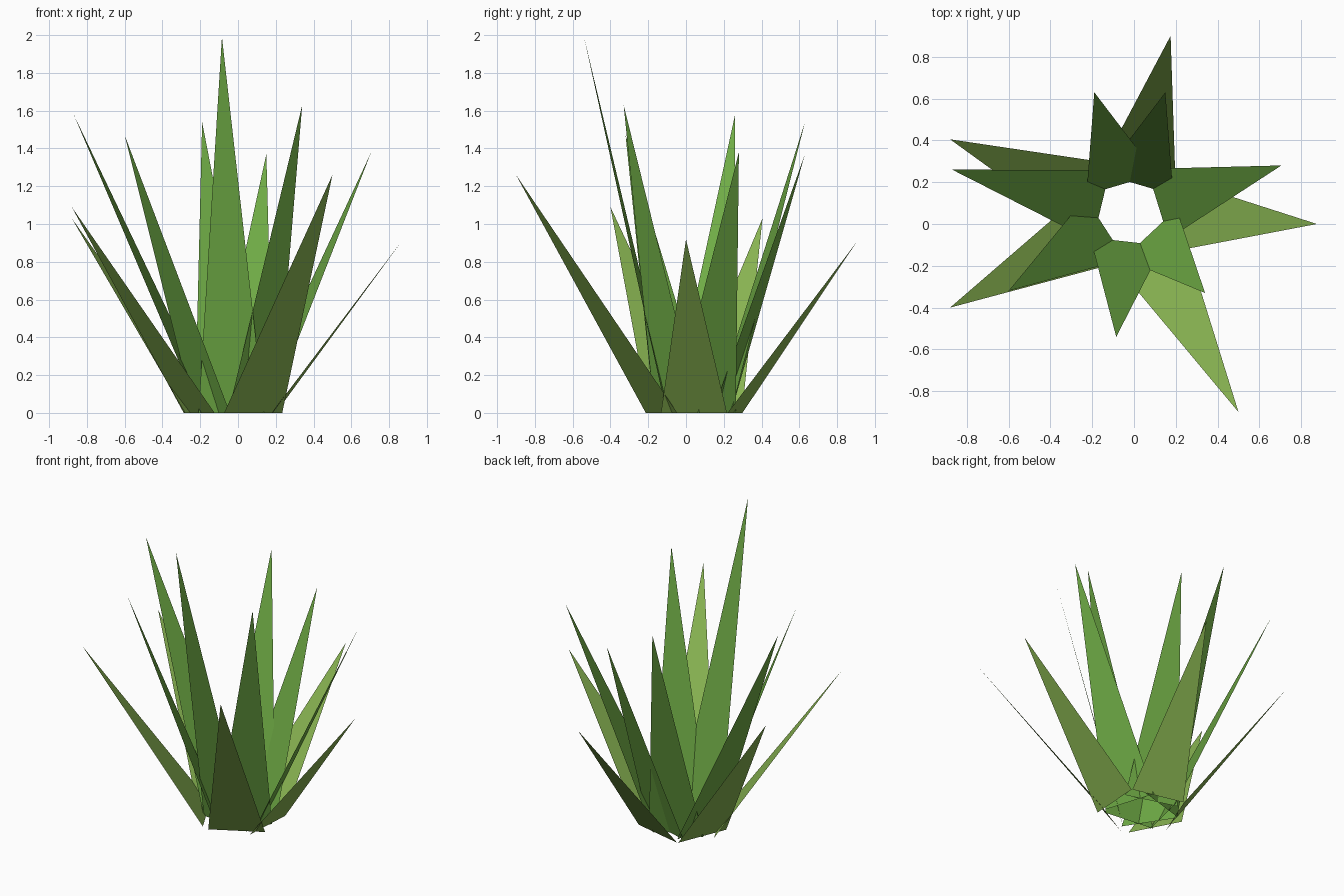
import bpy
from mathutils import Vector

if "Cube" in bpy.data.objects:
    bpy.data.objects.remove(bpy.data.objects["Cube"])

CENTRE = Vector((-0.02, 0.055, 0))   # middle of the root ring
HALF_WIDTH = 0.175                   # half the width of a blade at its base


def material(name, colour):
    m = bpy.data.materials.new(name)
    m.diffuse_color = (*colour, 1)
    m.use_nodes = True
    m.node_tree.nodes["Principled BSDF"].inputs["Base Color"].default_value = m.diffuse_color
    return m


def leaf_ring(name, radius, tips, mat):
    """Flat triangular blades rooted on a circle, each leaning out to its tip."""
    verts, faces = [], []
    for tip in map(Vector, tips):
        out = tip - CENTRE
        out.z = 0
        out.normalize()
        side = Vector((-out.y, out.x, 0)) * HALF_WIDTH
        root = CENTRE + out * radius
        n = len(verts)
        verts += [root - side, root + side, tip]
        faces.append((n, n + 1, n + 2))
    mesh = bpy.data.meshes.new(name)
    mesh.from_pydata(verts, [], faces)
    mesh.materials.append(mat)
    obj = bpy.data.objects.new(name, mesh)
    bpy.context.collection.objects.link(obj)
    return obj


# Tall, steep inner blades
leaf_ring("inner_leaves", 0.14, [
    (0.15, 0.63, 1.37), (-0.19, 0.63, 1.54), (-0.87, 0.26, 1.58),
    (-0.60, -0.32, 1.47), (-0.085, -0.54, 1.99), (0.34, -0.33, 1.63),
    (0.705, 0.28, 1.38),
], material("leaf_green", (0.16, 0.41, 0.06)))

# Short, spreading outer blades
leaf_ring("outer_leaves", 0.21, [
    (0.175, 0.90, 0.90), (-0.88, 0.405, 1.03), (-0.88, -0.40, 1.09),
    (0.50, -0.90, 1.26), (0.875, 0.0, 0.92),
], material("leaf_olive", (0.25, 0.46, 0.084)))
